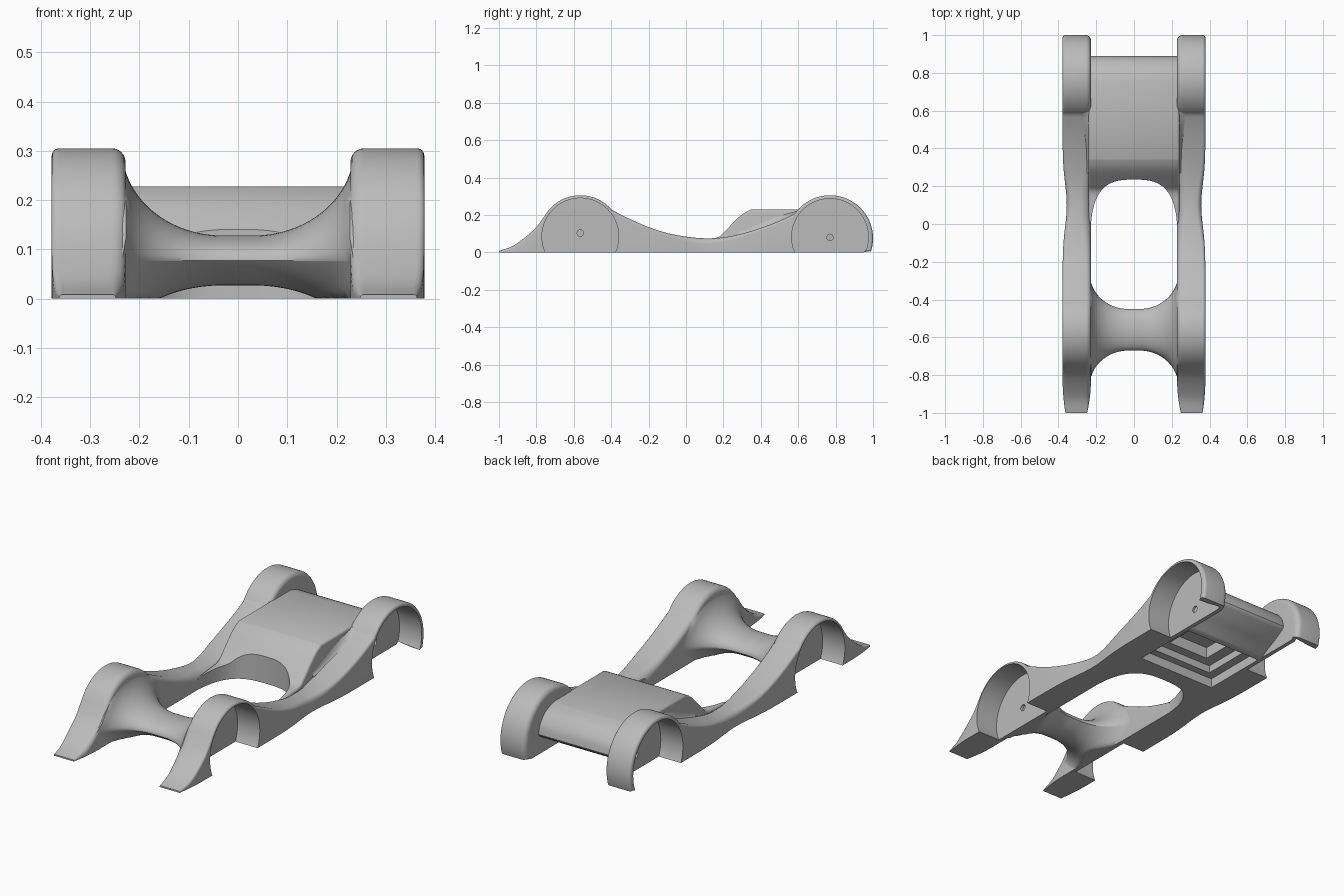
import bpy, bmesh
from math import sin, cos, pi, radians, sqrt, exp, hypot

cube = bpy.data.objects.get("Cube")
if cube:
    bpy.data.objects.remove(cube, do_unlink=True)

GREY = (0.5, 0.5, 0.5, 1)
mat = bpy.data.materials.new("plain grey")
mat.use_nodes = True
mat.diffuse_color = GREY
mat.node_tree.nodes["Principled BSDF"].inputs["Base Color"].default_value = GREY


def make(name, bm):
    bmesh.ops.recalc_face_normals(bm, faces=bm.faces)
    me = bpy.data.meshes.new(name)
    bm.to_mesh(me)
    bm.free()
    ob = bpy.data.objects.new(name, me)
    bpy.context.collection.objects.link(ob)
    me.materials.append(mat)
    return ob


def loft(name, rings):
    """Join closed rings of points and cap both ends."""
    bm = bmesh.new()
    rows = [[bm.verts.new(p) for p in ring] for ring in rings]
    n = len(rows[0])
    for a, b in zip(rows, rows[1:]):
        for i in range(n):
            j = (i + 1) % n
            bm.faces.new((a[i], a[j], b[j], b[i]))
    bm.faces.new(rows[0])
    bm.faces.new(rows[-1])
    return make(name, bm)


def prism_x(name, outline, x0, x1):
    return loft(name, [[(x, y, z) for y, z in outline] for x in (x0, x1)])


def circle(cy, cz, r, n=64, start=0, end=360):
    return [(cy + r * cos(radians(start + (end - start) * i / n)),
             cz + r * sin(radians(start + (end - start) * i / n))) for i in range(n + 1)]


def select(ob):
    bpy.ops.object.select_all(action='DESELECT')
    ob.select_set(True)
    bpy.context.view_layer.objects.active = ob


def apply(ob, kind, **settings):
    mod = ob.modifiers.new(kind.title(), kind)
    for key, value in settings.items():
        setattr(mod, key, value)
    select(ob)
    bpy.ops.object.modifier_apply(modifier=mod.name)


def cut(ob, cutter):
    apply(ob, 'BOOLEAN', operation='DIFFERENCE', solver='EXACT', object=cutter)
    bpy.data.objects.remove(cutter, do_unlink=True)


def smooth(ob, angle=35):
    select(ob)
    bpy.ops.object.shade_smooth_by_angle(angle=radians(angle))


def spline(pts, steps=4):
    """Smooth curve through the points."""
    out = []
    for i in range(len(pts) - 1):
        p = [pts[max(0, min(len(pts) - 1, i + k))] for k in (-1, 0, 1, 2)]
        for s in range(steps):
            t = s / steps
            out.append(tuple(0.5 * (2 * b + (c - a) * t + (2 * a - 5 * b + 4 * c - d) * t * t
                                    + (3 * b - a - 3 * c + d) * t ** 3)
                             for a, b, c, d in zip(*p)))
    return out + [pts[-1]]


def height(line, y):
    """Height of a rising-y outline at y."""
    for (y0, z0), (y1, z1) in zip(line, line[1:]):
        if y0 <= y <= y1:
            return z0 + (z1 - z0) * (y - y0) / (y1 - y0)
    return line[-1][1]


# Side rails with fenders: one top profile, rounded sections along it
front_arch = circle(-0.565, 0.085, 0.22, 28, 150, 40)
rear_arch = circle(0.77, 0.075, 0.23, 18, 145, 90)
tail_arch = circle(0.77, 0.075, 0.23, 32, 90, -18)
nose = spline([(-1, 0.008), (-0.93, 0.032), (-0.86, 0.08), (-0.8, 0.135), front_arch[0]])
waist = spline([front_arch[-1], (-0.3, 0.178), (-0.2, 0.135), (-0.1, 0.103), (0, 0.084),
                (0.1, 0.075), (0.2, 0.08), (0.3, 0.1), (0.4, 0.13), (0.5, 0.168), rear_arch[0]])
profile = nose[:-1] + front_arch + waist[1:-1] + rear_arch


def rail_section(y, z, foot, ny=0.0, nz=1.0):
    """Section from the foot on the ground to the top, rounded along the normal."""
    tip = max(0, (-0.82 - y) / 0.18) ** 2
    dip = exp(-((y - 0.1) / 0.16) ** 2)
    h = hypot(y - foot, z)
    x0, x1 = 0.228 + 0.02 * tip, 0.378 - 0.022 * dip - 0.015 * tip
    r_out, r_in = min(0.015 + 0.015 * dip, h * 0.6), min(0.028 + 0.03 * dip, h * 0.7)
    ring = [(x0, foot, 0), (x1, foot, 0)]
    for r, cx, base in ((r_out, x1 - r_out, 0), (r_in, x0 + r_in, pi / 2)):
        for k in range(7):
            a = base + k * pi / 12
            inset = r * (1 - sin(a))
            ring.append((cx + r * cos(a), y - ny * inset, z - nz * inset))
    return ring


sections = [rail_section(y, z, y) for y, z in profile]
for i, (y, z) in enumerate(tail_arch[1:], 1):
    sections.append(rail_section(y, z, 0.77 + 0.18 * i / 32, (y - 0.77) / 0.23, (z - 0.075) / 0.23))
rails = loft("side_rails_with_fenders", sections)
for y, z, hub_z in ((-0.565, 0.085, 0.103), (0.77, 0.082, 0.08)):
    cut(rails, prism_x("well_cutter", circle(y, z, 0.205)[:-1], 0.25, 0.5))
    cut(rails, prism_x("hub_cutter", circle(y, hub_z, 0.017, 24)[:-1], 0.2, 0.3))
apply(rails, 'MIRROR', use_mirror_merge=False)
smooth(rails)

# Front bridge: waisted tube, creased along its edges, flaring into the fenders
rings = []
for i in range(61):
    x = -0.235 + 0.47 * i / 60
    t = min(1, max(0, (abs(x) - 0.03) / 0.205))
    f = 1 - sqrt(1 - t * t)
    half, top, low, mid = 0.11 + 0.19 * f, 0.128 + 0.175 * f, 0.027 - 0.12 * f, 0.077
    ring = []
    for k in range(48):
        s, y = sin(2 * pi * k / 48), -0.56 + half * cos(2 * pi * k / 48)
        z = mid + (top - mid) * s if s > 0 else mid - (mid - low) * s * s
        ring.append((x, y, max(0.0, min(z, height(profile, y) - 0.012))))
    rings.append(ring)
bridge = loft("front_bridge", rings)
smooth(bridge, 50)

# Rear deck: profile block, curved tail, stepped recess below
tail = spline([(0.76, 0.228), (0.83, 0.203), (0.875, 0.155), (0.89, 0.105)])
under = spline([(0.885, 0.095), (0.83, 0.06), (0.77, 0.03), (0.72, 0)])
ramp = spline([(0, 0.06), (0.1, 0.07), (0.17, 0.08), (0.21, 0.115), (0.29, 0.195), (0.345, 0.228)])
deck = prism_x("rear_deck", [(0, 0)] + ramp + tail + under, -0.24, 0.24)
apply(deck, 'BEVEL', width=0.012, segments=3, limit_method='ANGLE', angle_limit=radians(60))

# Rounded opening between bridge and deck
N = 96
oval = []
for k in range(N):
    c, s = cos(2 * pi * k / N), sin(2 * pi * k / N)
    oval.append((0.23 * abs(c) ** (2 / 3) * (1 if c > 0 else -1),
                 -0.108 + 0.343 * abs(s) ** (2 / 3) * (1 if s > 0 else -1)))
cut(deck, loft("opening_cutter", [[(x, y, z) for x, y in oval] for z in (-0.2, 0.5)]))

for width, length, depth in ((0.455, 0.36, 0.05), (0.36, 0.28, 0.09), (0.24, 0.18, 0.15)):
    y0, y1 = 0.51 - length / 2, 0.51 + length / 2
    box = [(y0, -0.1), (y1, -0.1), (y1, depth), (y0, depth)]
    cut(deck, prism_x("recess_cutter", box, -width / 2, width / 2))
smooth(deck)

# Concave fillets where the deck runs down onto the rails
for side, label in ((1, "left"), (-1, "right")):
    rings = []
    for k in range(17):
        y = 0.27 + 0.33 * k / 16
        reach = 0.25 + 0.05 * (k / 16) ** 2
        low, high = height(profile, y) - 0.003, height(ramp, y) - 0.006
        ring = [(side * reach, y, low - 0.015), (side * 0.225, y, low - 0.015)]
        for j in range(7):
            u = j / 6
            ring.append((side * (0.225 + (reach - 0.225) * u), y, low + (high - low) * (1 - u) ** 2))
        rings.append(ring)
    smooth(loft(label + "_deck_fillet", rings), 50)
